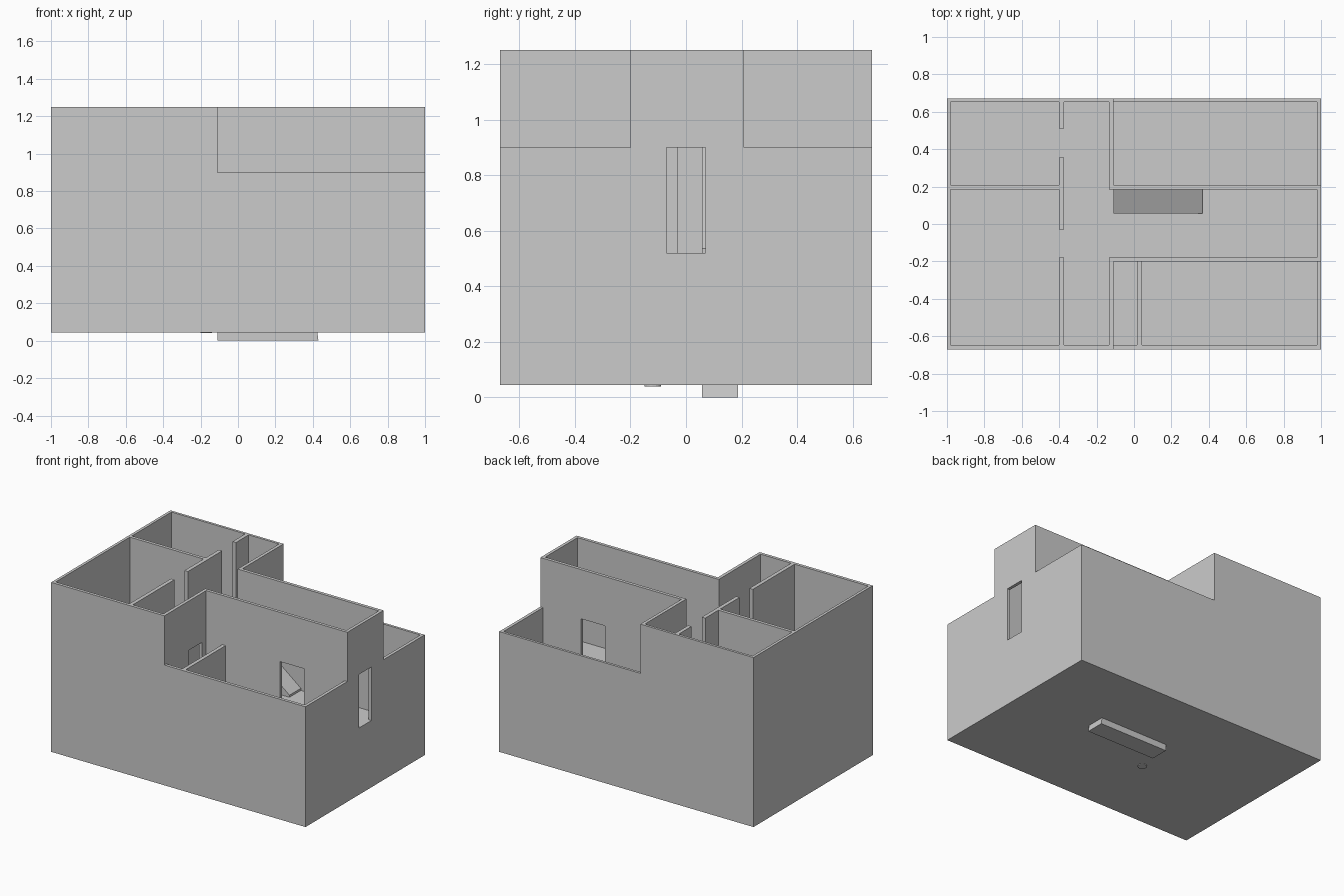
import bpy
import bmesh
from mathutils import Matrix, Vector

cube = bpy.data.objects.get("Cube")
if cube:
    bpy.data.objects.remove(cube, do_unlink=True)

BASE, FLOOR, LOW, HIGH = 0.045, 0.52, 0.90, 1.25

grey = bpy.data.materials.new("plain grey")
grey.use_nodes = True
colour = (0.6, 0.6, 0.6, 1)
grey.diffuse_color = colour
grey.node_tree.nodes["Principled BSDF"].inputs["Base Color"].default_value = colour


def finish(name, bm):
    bmesh.ops.recalc_face_normals(bm, faces=bm.faces)
    mesh = bpy.data.meshes.new(name)
    bm.to_mesh(mesh)
    bm.free()
    mesh.materials.append(grey)
    obj = bpy.data.objects.new(name, mesh)
    bpy.context.collection.objects.link(obj)
    return obj


def add_box(bm, lo, hi):
    lo, hi = Vector(lo), Vector(hi)
    m = Matrix.Translation((lo + hi) / 2) @ Matrix.Diagonal((*(hi - lo), 1))
    bmesh.ops.create_cube(bm, size=1, matrix=m)


def wall(name, axis, side, span, top, gaps=()):
    """Wall along an axis; each gap is (start, end, lintel height)."""
    bm = bmesh.new()

    def piece(a, b, bottom):
        if axis == "x":
            add_box(bm, (a, side[0], bottom), (b, side[1], top))
        else:
            add_box(bm, (side[0], a, bottom), (side[1], b, top))

    start = span[0]
    for a, b, head in gaps:
        piece(start, a, FLOOR)
        if head < top:
            piece(a, b, head)
        start = b
    piece(start, span[1], FLOOR)
    return finish(name, bm)


# Closed lower storey, its top is the upper floor
bm = bmesh.new()
add_box(bm, (-1, -0.67, BASE), (1, 0.67, FLOOR))
finish("lower_storey", bm)

# Outer walls, stepped down over the two right-hand corner rooms
wall("west_wall", "y", (-1, -0.98), (-0.67, 0.67), HIGH)
for name, side in (("front", (-0.67, -0.648)), ("back", (0.652, 0.67))):
    wall(name + "_wall_high", "x", side, (-0.98, -0.11), HIGH)
    wall(name + "_wall_low", "x", side, (-0.11, 1), LOW)
east = (0.978, 1)
wall("east_wall_front", "y", east, (-0.648, -0.2), LOW)
wall("east_wall_middle", "y", east, (-0.2, 0.208), HIGH, [(-0.07, 0.07, LOW)])
wall("east_wall_back", "y", east, (0.208, 0.652), LOW)

# Hall walls with doorways
wall("hall_wall_front", "x", (-0.2, -0.178), (-0.11, 0.978), HIGH, [(0.47, 0.66, LOW)])
wall("hall_wall_back", "x", (0.185, 0.208), (-0.11, 0.978), HIGH, [(0.49, 0.68, LOW)])

# Corridor walls
corridor = (-0.133, -0.11)
wall("corridor_wall_front", "y", corridor, (-0.648, -0.178), HIGH, [(-0.4, -0.25, LOW)])
wall("corridor_wall_back", "y", corridor, (0.185, 0.652), HIGH)
wall("corridor_partition", "y", (-0.4, -0.373), (-0.648, 0.652), HIGH,
     [(-0.18, -0.03, HIGH), (0.355, 0.51, HIGH)])

# Room dividers
wall("west_room_divider", "x", (0.185, 0.208), (-0.98, -0.4), HIGH)
wall("front_room_divider", "y", (0.017, 0.043), (-0.648, -0.2), LOW)

# Stair ramp rising from below the base through the upper floor
profile = [(-0.11, 0), (0.43, 0), (0.365, FLOOR), (0.365, 0.535), (-0.11, 0.91)]
bm = bmesh.new()
face = bm.faces.new([bm.verts.new((x, 0.057, z)) for x, z in profile])
new = bmesh.ops.extrude_face_region(bm, geom=[face])["geom"]
bmesh.ops.translate(bm, vec=(0, 0.13, 0),
                    verts=[v for v in new if isinstance(v, bmesh.types.BMVert)])
finish("stair_ramp", bm)

# Small round stub just showing under the base
bm = bmesh.new()
bmesh.ops.create_cone(bm, cap_ends=True, segments=16, radius1=0.03, radius2=0.03,
                      depth=0.02, matrix=Matrix.Translation((-0.17, -0.12, 0.05)))
finish("base_stub", bm)
